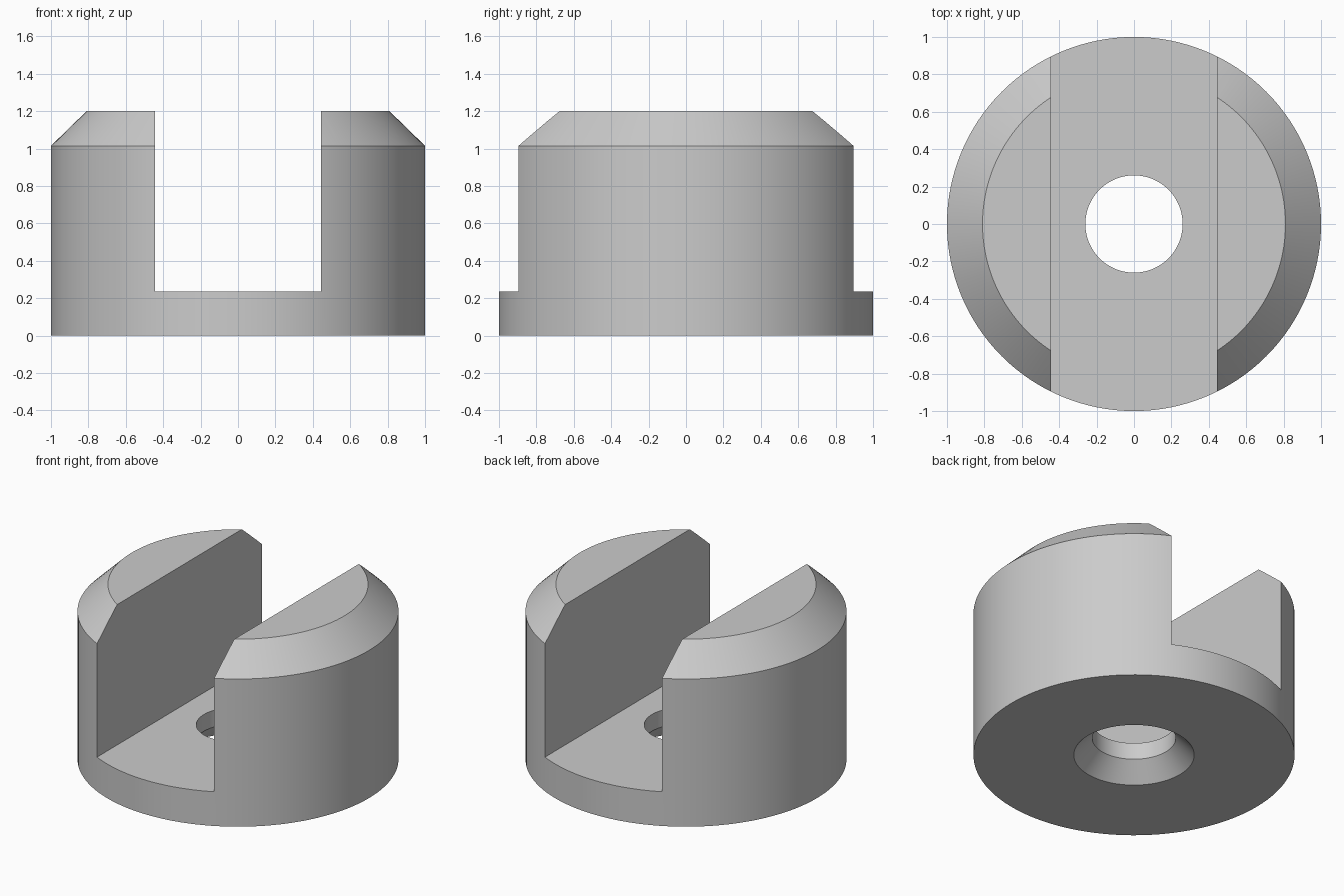
import bpy, bmesh, math
from mathutils import Vector

old = bpy.data.objects.get("Cube")
if old:
    bpy.data.objects.remove(old, do_unlink=True)

SEGMENTS = 128
SLOT_HALF = 0.445
SLOT_FLOOR = 0.235
HEIGHT = 1.2

# Plain grey metal
grey = bpy.data.materials.new("grey metal")
grey.use_nodes = True
colour = (0.6, 0.6, 0.6, 1)
grey.diffuse_color = colour
grey.node_tree.nodes["Principled BSDF"].inputs["Base Color"].default_value = colour


def add_object(name, bm):
    bmesh.ops.recalc_face_normals(bm, faces=bm.faces)
    mesh = bpy.data.meshes.new(name)
    bm.to_mesh(mesh)
    bm.free()
    obj = bpy.data.objects.new(name, mesh)
    bpy.context.collection.objects.link(obj)
    mesh.materials.append(grey)
    return obj


# Turned body: bevelled rim outside, bore with a countersink underneath
profile = [(0.375, 0), (1, 0), (1, 1.015), (0.81, HEIGHT), (0.26, HEIGHT), (0.26, 0.12)]
bm = bmesh.new()
verts = [bm.verts.new((r, 0, z)) for r, z in profile]
edges = [bm.edges.new((a, b)) for a, b in zip(verts, verts[1:] + verts[:1])]
bmesh.ops.spin(bm, geom=verts + edges, cent=(0, 0, 0), axis=(0, 0, 1),
               angle=math.tau, steps=SEGMENTS, use_duplicate=False)
bmesh.ops.remove_doubles(bm, verts=bm.verts, dist=0.0001)
body = add_object("slotted_body", bm)

# Straight slot running front to back
bm = bmesh.new()
bmesh.ops.create_cube(bm, size=1)
bmesh.ops.scale(bm, vec=(2 * SLOT_HALF, 3, 2), verts=bm.verts)
bmesh.ops.translate(bm, vec=Vector((0, 0, SLOT_FLOOR + 1)), verts=bm.verts)
cutter = add_object("slot_cutter", bm)

cut = body.modifiers.new("slot", 'BOOLEAN')
cut.operation = 'DIFFERENCE'
cut.solver = 'EXACT'
cut.object = cutter

bpy.ops.object.select_all(action='DESELECT')
body.select_set(True)
bpy.context.view_layer.objects.active = body
bpy.ops.object.modifier_apply(modifier=cut.name)
bpy.data.objects.remove(cutter, do_unlink=True)

# Smooth round walls, crisp machined edges
bpy.ops.object.shade_smooth_by_angle(angle=math.radians(25))
